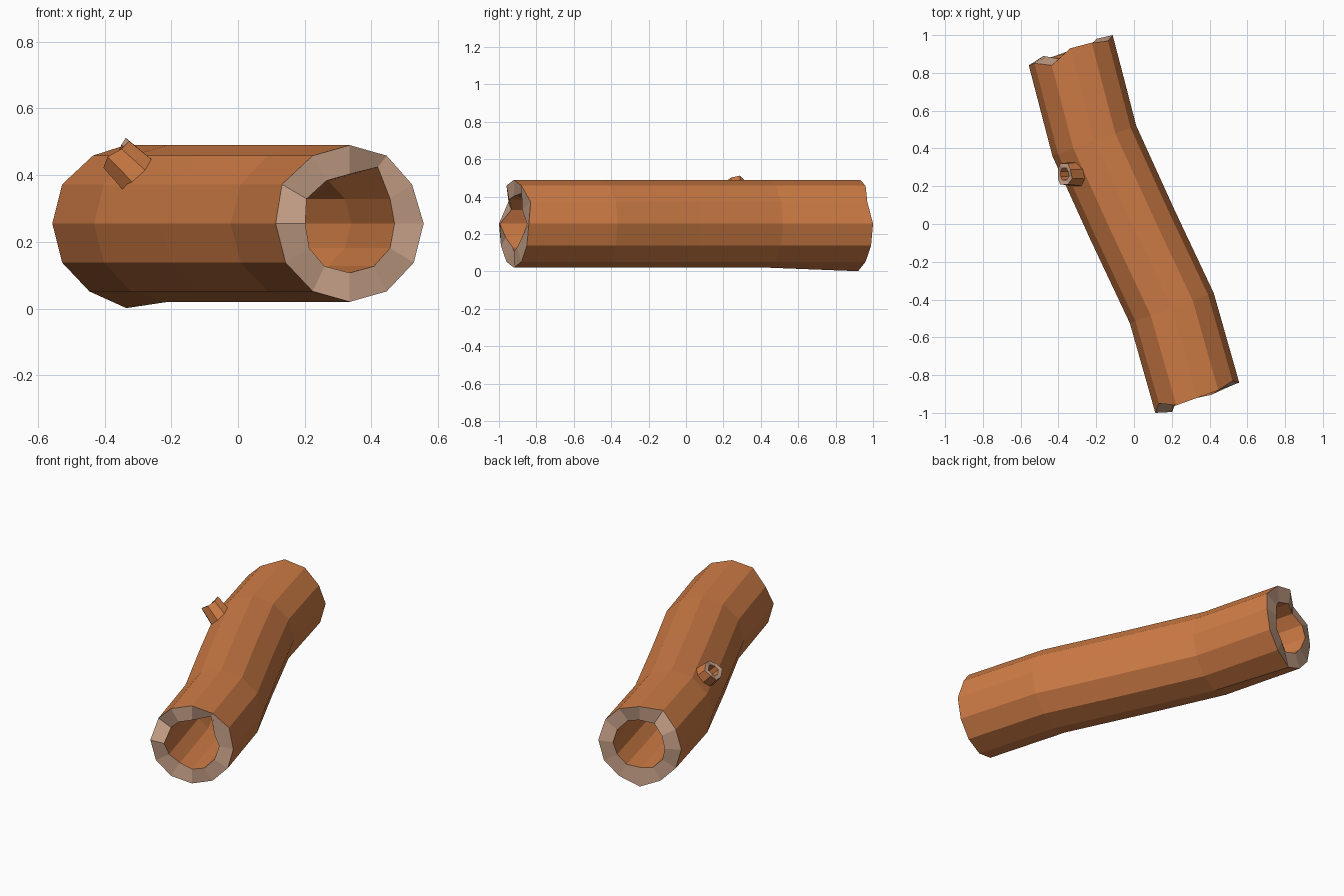
import bpy, bmesh, math
from mathutils import Vector

if "Cube" in bpy.data.objects:
    bpy.data.objects.remove(bpy.data.objects["Cube"])


def material(name, rgb):
    m = bpy.data.materials.new(name)
    m.diffuse_color = (*rgb, 1)
    m.use_nodes = True
    m.node_tree.nodes["Principled BSDF"].inputs["Base Color"].default_value = m.diffuse_color
    return m


BARK = material("bark", (0.62, 0.2, 0.06))
WOOD = material("cut_wood", (0.58, 0.36, 0.25))


def closed_tube(name, rings, rim_steps):
    """Bridge rings in a closed loop; steps listed in rim_steps get cut wood."""
    bm = bmesh.new()
    loops = [[bm.verts.new(p) for p in ring] for ring in rings]
    n = len(loops[0])
    for i, a in enumerate(loops):
        b = loops[(i + 1) % len(loops)]
        for k in range(n):
            j = (k + 1) % n
            f = bm.faces.new((a[k], a[j], b[j], b[k]))
            f.material_index = 1 if i in rim_steps else 0
    bmesh.ops.recalc_face_normals(bm, faces=bm.faces)
    me = bpy.data.meshes.new(name)
    bm.to_mesh(me)
    bm.free()
    me.materials.append(BARK)
    me.materials.append(WOOD)
    ob = bpy.data.objects.new(name, me)
    bpy.context.collection.objects.link(ob)
    return ob


# Hollow log: bent path, 12-sided section
PATH = [(0.335, -0.92), (0.2, -0.445), (-0.01, 0.0), (-0.21, 0.44), (-0.335, 0.92)]
ALONG = Vector((-0.27, 1, 0))


def log_ring(i, scale, shift={}, grow={}):
    pts = []
    for k in range(12):
        a = math.radians(30 * k)
        s = scale * grow.get(k, 1)
        c, h = math.cos(a) * s, math.sin(a) * s
        p = Vector((PATH[i][0] + 0.222 * c, PATH[i][1] + 0.08 * c, 0.255 + 0.235 * h))
        pts.append(p + ALONG * shift.get(k, 0))
    return pts


# Uneven broken ends (vertex number: shift along the log)
front_out = {1: 0.02, 5: 0.04}
front_in = {0: 0.02, 2: 0.03, 5: 0.03, 6: -0.025, 8: 0.02, 10: -0.01}
back_out = {1: -0.02, 3: 0.01, 4: -0.04}
back_in = {0: 0.01, 2: -0.02, 4: -0.02, 5: 0.01, 6: 0.02, 9: -0.02}

INNER = 0.63
outer = [log_ring(0, 1, front_out)] + [log_ring(i, 1) for i in (1, 2, 3)]
outer.append(log_ring(4, 1, back_out, {9: 1.08}))
inner = [log_ring(4, INNER, back_in)] + [log_ring(i, INNER) for i in (3, 2, 1)]
inner.append(log_ring(0, INNER, front_in, {2: 1.32}))
closed_tube("hollow_log", outer + inner, {4, 9})

# Broken branch stub with a shallow hollow
base, tip = Vector((-0.285, 0.265, 0.385)), Vector((-0.368, 0.265, 0.465))
axis = (tip - base).normalized()
side = Vector((0, 1, 0))
up = axis.cross(side)


def stub_ring(center, r, jag=0):
    return [center + r * (side * math.cos(a) + up * math.sin(a))
            + axis * jag * (1 if k % 3 == 0 else -0.4)
            for k, a in enumerate(math.radians(45 * k + 22.5) for k in range(8))]


closed_tube("branch_stub", [
    stub_ring(base, 0.07),
    stub_ring(tip, 0.06, 0.01),
    stub_ring(tip, 0.034, 0.005),
    stub_ring(base + axis * 0.02, 0.03),
], {1})
